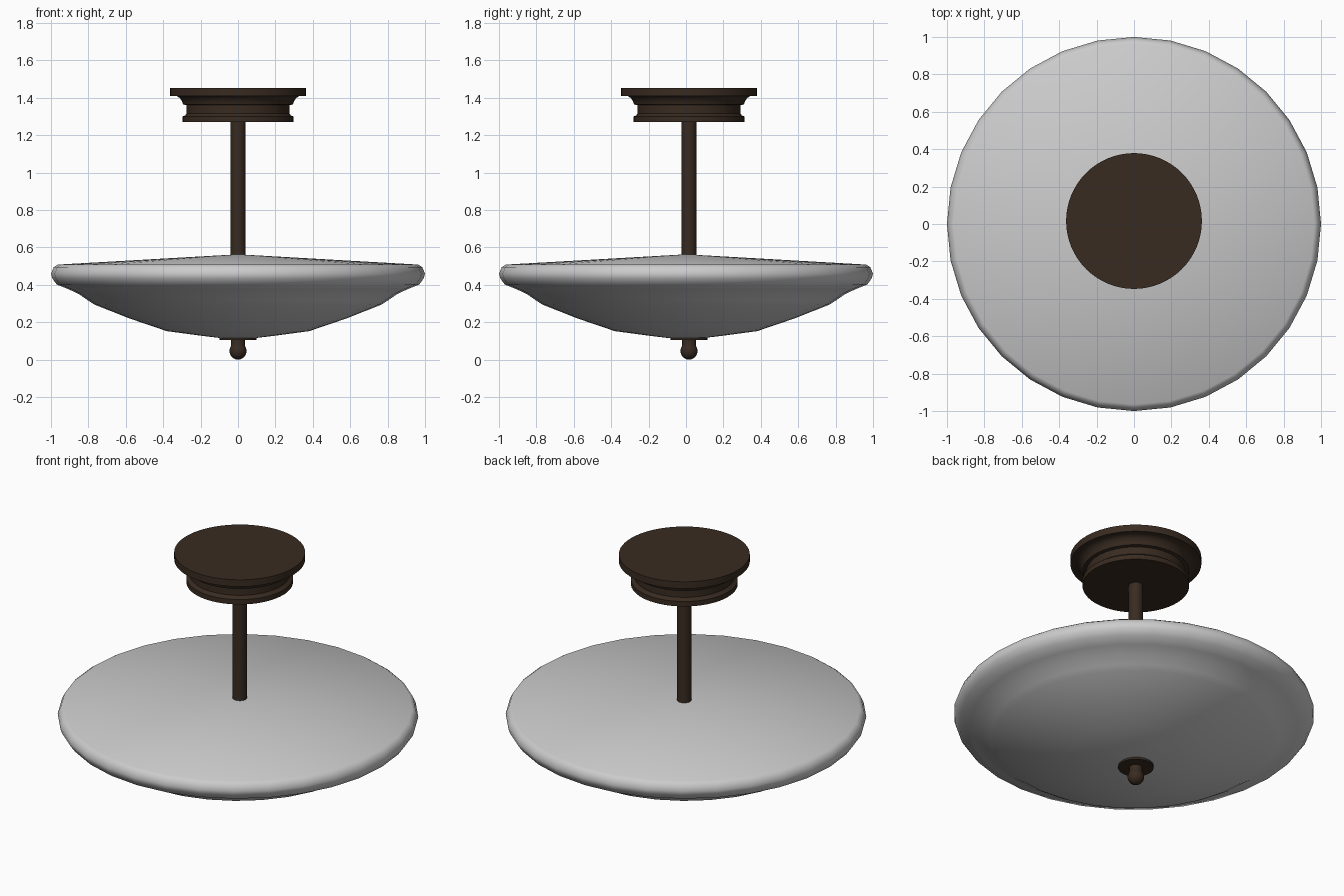
import bpy, bmesh, math

if "Cube" in bpy.data.objects:
    bpy.data.objects.remove(bpy.data.objects["Cube"])

bronze = bpy.data.materials.new("dark_bronze")
bronze.diffuse_color = (0.04, 0.024, 0.015, 1)
bronze.use_nodes = True
bronze.node_tree.nodes["Principled BSDF"].inputs["Base Color"].default_value = bronze.diffuse_color


def lathe(name, profile, sides, y=0.0, mat=None, sharp=35):
    """Revolve (radius, z) points around z; radius 0 makes a pole."""
    bm = bmesh.new()
    rings = []
    for r, z in profile:
        if r == 0:
            rings.append([bm.verts.new((0, y, z))] * sides)
        else:
            rings.append([bm.verts.new((r * math.cos(a), y + r * math.sin(a), z))
                          for a in (2 * math.pi * i / sides for i in range(sides))])
    for a, b in zip(rings, rings[1:]):
        for i in range(sides):
            j = (i + 1) % sides
            corners = list(dict.fromkeys((a[i], a[j], b[j], b[i])))
            bm.faces.new(corners)
    bmesh.ops.recalc_face_normals(bm, faces=bm.faces)
    for f in bm.faces:
        f.smooth = True
    for e in bm.edges:
        e.smooth = e.calc_face_angle(0) < math.radians(sharp)
    me = bpy.data.meshes.new(name)
    bm.to_mesh(me)
    bm.free()
    ob = bpy.data.objects.new(name, me)
    bpy.context.collection.objects.link(ob)
    if mat:
        me.materials.append(mat)
    return ob


Y = 0.016  # the metalwork sits slightly behind the bowl centre

# Glass bowl: shallow conical lid, rolled rim, ogee underside
lathe("glass_bowl", [
    (0, 0.563), (0.965, 0.508), (0.985, 0.494), (1.0, 0.46), (0.993, 0.435),
    (0.97, 0.402), (0.91, 0.378), (0.85, 0.35), (0.80, 0.315), (0.765, 0.293),
    (0.58, 0.22), (0.38, 0.152), (0.2, 0.128), (0.1, 0.116), (0, 0.112)],
    32, sharp=180)

# Ceiling canopy: top plate, cove, neck and flared foot
lathe("ceiling_canopy", [
    (0, 1.452), (0.363, 1.452), (0.363, 1.41), (0.328, 1.41), (0.31, 1.398),
    (0.299, 1.38), (0.294, 1.364), (0.275, 1.36), (0.275, 1.316),
    (0.283, 1.305), (0.296, 1.3), (0.296, 1.27), (0, 1.27)],
    64, Y, bronze)

# Hanging rod
lathe("rod", [(0, 1.29), (0.04, 1.29), (0.04, 0.54), (0, 0.54)], 24, Y, bronze)

# Washer under the bowl
lathe("finial_washer", [(0, 0.122), (0.098, 0.122), (0.098, 0.105), (0, 0.105)],
      32, Y, bronze)

# Finial: short stem ending in a ball
ball = [(0.046 * math.sin(t), 0.046 + 0.046 * math.cos(t))
        for t in (math.radians(52 + 16 * k) for k in range(8))]
lathe("finial", [(0, 0.112), (0.037, 0.112)] + ball + [(0, 0.0)], 24, Y, bronze)
